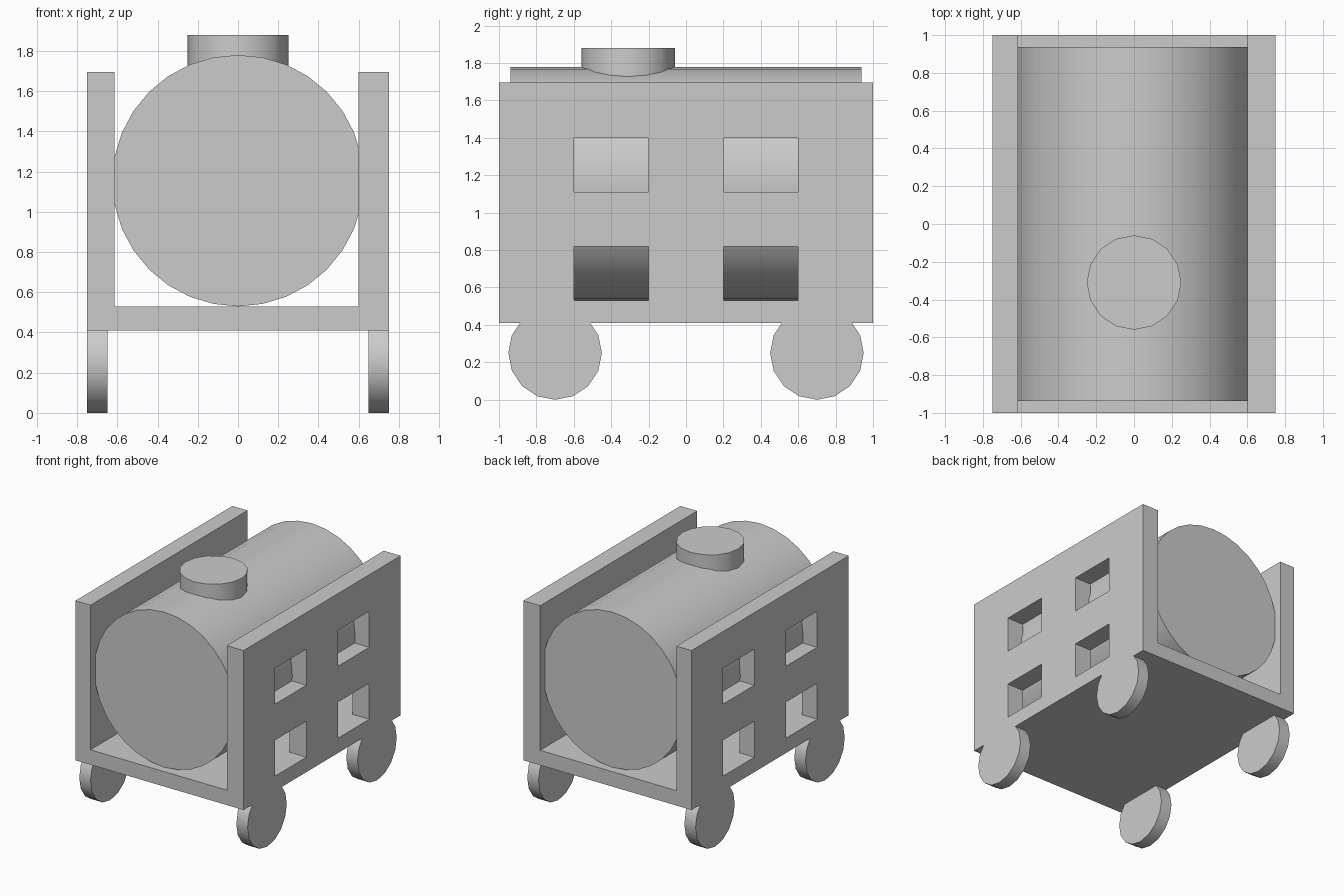
import bpy, bmesh, math
from mathutils import Matrix

if "Cube" in bpy.data.objects:
    bpy.data.objects.remove(bpy.data.objects["Cube"])


def box(name, x, y, z):
    bm = bmesh.new()
    bmesh.ops.create_cube(bm, size=1)
    for v in bm.verts:
        v.co = [lo + (c + 0.5) * (hi - lo) for c, (lo, hi) in zip(v.co, (x, y, z))]
    return add(name, bm)


def add(name, bm):
    mesh = bpy.data.meshes.new(name)
    bm.to_mesh(mesh)
    bm.free()
    ob = bpy.data.objects.new(name, mesh)
    bpy.context.collection.objects.link(ob)
    return ob


def cylinder(name, sides, radius, length, centre, axis=None, cut_top=None):
    bm = bmesh.new()
    m = Matrix.Translation(centre)
    if axis:
        m = m @ Matrix.Rotation(math.pi / 2, 4, axis)
    bmesh.ops.create_cone(bm, cap_ends=True, segments=sides, radius1=radius,
                          radius2=radius, depth=length, matrix=m)
    if cut_top is not None:
        geom = bm.verts[:] + bm.edges[:] + bm.faces[:]
        bmesh.ops.bisect_plane(bm, geom=geom, plane_co=(0, 0, cut_top),
                               plane_no=(0, 0, 1), clear_outer=True)
    ob = add(name, bm)
    bpy.ops.object.select_all(action='DESELECT')
    ob.select_set(True)
    bpy.context.view_layer.objects.active = ob
    bpy.ops.object.shade_smooth_by_angle(angle=math.radians(30))
    return ob


# Side walls with four windows each
for side, x in (("left", (-0.75, -0.615)), ("right", (0.6, 0.75))):
    wall = box(side + "_wall", x, (-1, 1), (0.41, 1.695))
    bpy.context.view_layer.objects.active = wall
    for y in ((-0.6, -0.2), (0.2, 0.6)):
        for z in ((0.53, 0.82), (1.11, 1.4)):
            cutter = box("window_cutter", (x[0] - 0.1, x[1] + 0.1), y, z)
            cutter.hide_render = True
            mod = wall.modifiers.new("window", 'BOOLEAN')
            mod.operation = 'DIFFERENCE'
            mod.solver = 'EXACT'
            mod.object = cutter
            bpy.ops.object.modifier_apply(modifier=mod.name)
            bpy.data.objects.remove(cutter)

# Floor between the walls
box("floor", (-0.615, 0.6), (-1, 1), (0.41, 0.53))

# Tank lying along y, and its hatch
cylinder("tank", 32, 0.625, 1.875, (0, 0, 1.155), 'X')
cylinder("hatch", 16, 0.25, 0.3, (0, -0.31, 1.73))

# Wheels, trimmed where they meet the body
for sx, side in ((-1, "left"), (1, "right")):
    for sy, end in ((-1, "front"), (1, "back")):
        cylinder(f"{end}_{side}_wheel", 16, 0.25, 0.1,
                 (sx * 0.7, sy * 0.7, 0.25), 'Y', cut_top=0.41)
